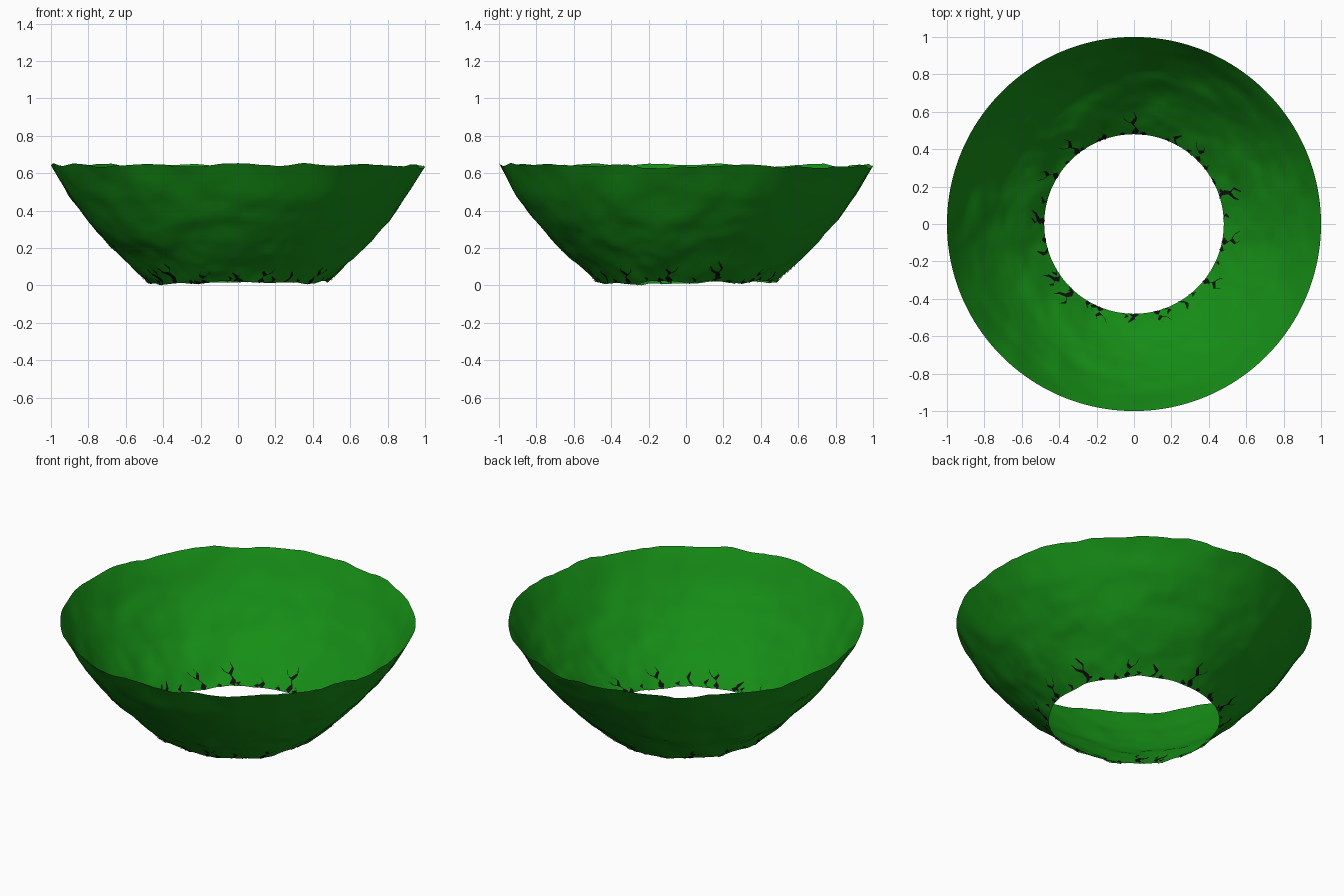
import bpy, bmesh, math, random
from mathutils import Vector, noise

if "Cube" in bpy.data.objects:
    bpy.data.objects.remove(bpy.data.objects["Cube"])

random.seed(4)
SEG, RINGS = 160, 28
PROFILE = [(0.48, 0.015), (0.61, 0.14), (0.72, 0.245), (0.82, 0.36), (0.91, 0.485), (1.0, 0.64)]


def material(name, color):
    m = bpy.data.materials.new(name)
    m.diffuse_color = color
    m.use_nodes = True
    m.node_tree.nodes["Principled BSDF"].inputs["Base Color"].default_value = m.diffuse_color
    return m


def surface(r, a):
    """Point on the wavy bowl at radius r, angle a."""
    r = max(0.48, min(1.0, r))
    for (r0, z0), (r1, z1) in zip(PROFILE, PROFILE[1:]):
        if r <= r1 + 1e-9:
            z = z0 + (z1 - z0) * (r - r0) / (r1 - r0)
            break
    x, y = r * math.cos(a), r * math.sin(a)
    z += 0.02 * noise.noise(Vector((x, y, z)) * 5.5)
    z += 0.007 * noise.noise(Vector((x + 7, y, z)) * 14)
    return Vector((x, y, max(z, 0)))


def make_object(name, bm, mat):
    me = bpy.data.meshes.new(name)
    bm.to_mesh(me)
    bm.free()
    me.materials.append(mat)
    for p in me.polygons:
        p.use_smooth = True
    ob = bpy.data.objects.new(name, me)
    bpy.context.collection.objects.link(ob)
    return ob


# Open-bottomed bowl shell
bm = bmesh.new()
rings = [[bm.verts.new(surface(0.48 + 0.52 * i / RINGS, 2 * math.pi * j / SEG))
          for j in range(SEG)] for i in range(RINGS + 1)]
for low, high in zip(rings, rings[1:]):
    for j in range(SEG):
        k = (j + 1) % SEG
        bm.faces.new((low[j], low[k], high[k], high[j]))
make_object("bowl_shell", bm, material("green", (0.008, 0.27, 0.008, 1)))

# Jagged cracks around the lower opening, laid on both sides of the shell
bm = bmesh.new()


def strip(path, width):
    """Tapered ribbon along (radius, angle) points."""
    for side in (-1, 1):
        prev = None
        for i, (r, a) in enumerate(path):
            w = width * (1 - 0.85 * i / (len(path) - 1))
            row = []
            for s in (-1, 1):
                aa = a + s * w / (2 * r)
                off = Vector((math.cos(aa), math.sin(aa), -1)).normalized() * 0.004 * side
                p = surface(r + s * w * 0.35, aa) + off
                p.z = max(p.z, 0)
                row.append(bm.verts.new(p))
            if prev:
                bm.faces.new((prev[0], prev[1], row[1], row[0]))
            prev = row


def crack(deg, length, width):
    a, r = math.radians(deg), 0.48
    n = 4 if length > 0.06 else 2
    turn = random.choice((-1, 1))
    path = [(r, a)]
    for i in range(n):
        r += length / n
        a += turn * random.uniform(0.02, 0.06)
        turn = -turn
        path.append((r, a))
    strip(path, width)
    # Side branch on the longer cracks
    if length > 0.06:
        r, a = path[2]
        strip([(r, a), (r + 0.015, a - turn * 0.06), (r + 0.04, a - turn * 0.09)], width * 0.6)


for deg, length in ((90, 0.12), (110, 0.05), (129, 0.11), (149, 0.1), (176, 0.07), (197, 0.06),
                    (214, 0.08), (227, 0.1), (249, 0.07), (268, 0.05), (285, 0.07), (301, 0.06),
                    (322, 0.1), (350, 0.1), (18, 0.12), (46, 0.08), (62, 0.06)):
    crack(deg, length, 0.028)
for i in range(26):
    crack(i * 360 / 26 + random.uniform(-5, 5), random.uniform(0.015, 0.04), 0.024)
make_object("rim_cracks", bm, material("black", (0.005, 0.005, 0.005, 1)))
